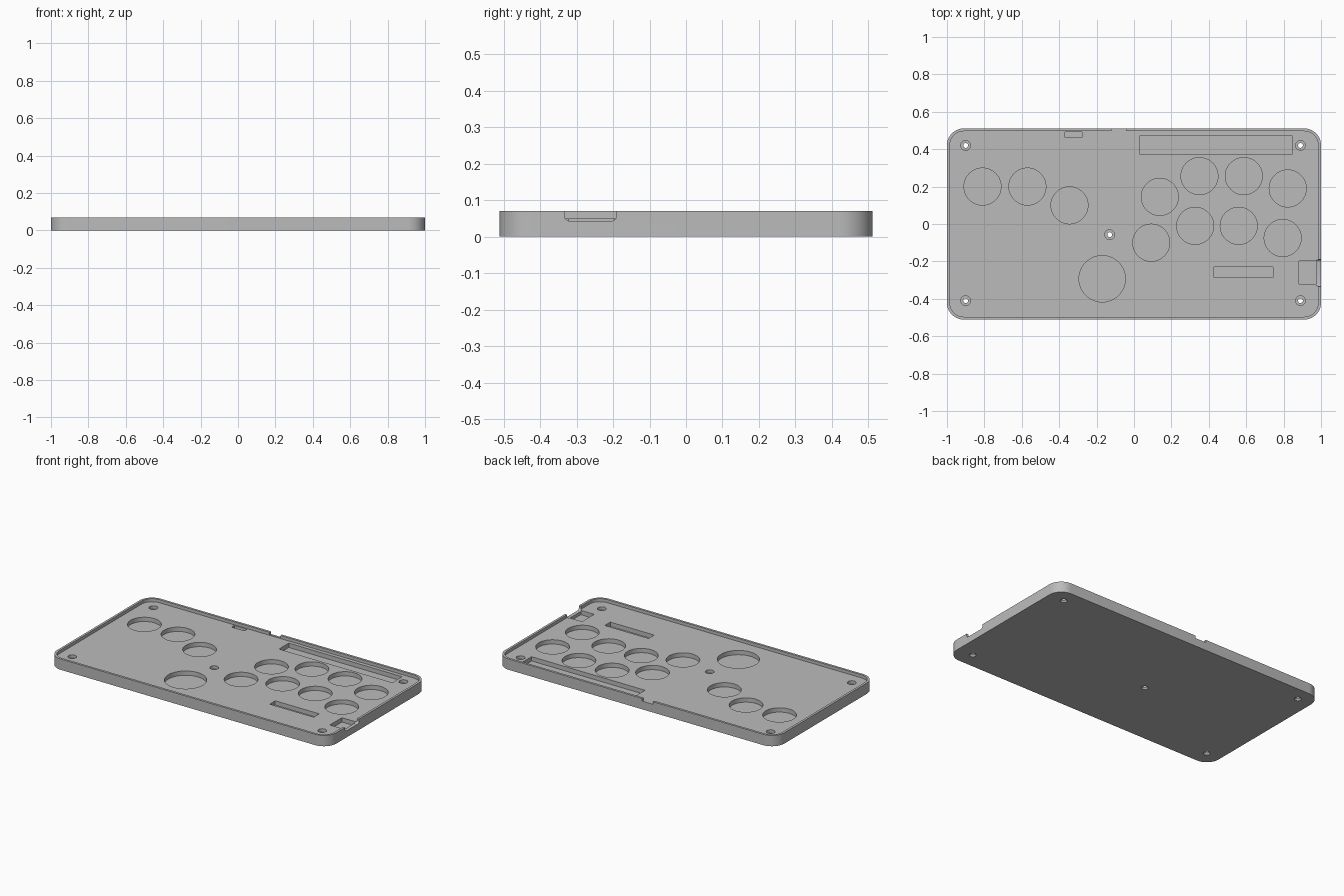
import bpy, bmesh, math
from mathutils import Matrix

cube = bpy.data.objects.get("Cube")
if cube:
    bpy.data.objects.remove(cube)

HALF_X, HALF_Y, HEIGHT = 1.0, 0.511, 0.07
FLOOR, POCKET = 0.05, 0.022
ABOVE = HEIGHT + 0.03

grey = bpy.data.materials.new("case_grey")
grey.use_nodes = True
grey.diffuse_color = (0.5, 0.5, 0.5, 1)
grey.node_tree.nodes["Principled BSDF"].inputs["Base Color"].default_value = grey.diffuse_color

cutters = bpy.data.collections.new("cutters")
bpy.context.scene.collection.children.link(cutters)


def finish(name, bm, collection):
    bmesh.ops.recalc_face_normals(bm, faces=bm.faces)
    mesh = bpy.data.meshes.new(name)
    bm.to_mesh(mesh)
    bm.free()
    mesh.materials.append(grey)
    obj = bpy.data.objects.new(name, mesh)
    collection.objects.link(obj)
    obj.hide_render = collection == cutters
    return obj


def slab(name, hx, hy, radius, z0, z1, collection=cutters, steps=10):
    """Rounded rectangle extruded upwards."""
    bm = bmesh.new()
    ring = []
    for corner, (sx, sy) in enumerate([(1, 1), (-1, 1), (-1, -1), (1, -1)]):
        for i in range(steps + 1):
            a = math.pi / 2 * (corner + i / steps)
            ring.append(bm.verts.new((sx * (hx - radius) + radius * math.cos(a),
                                      sy * (hy - radius) + radius * math.sin(a), z0)))
    base = bm.faces.new(ring)
    top = bmesh.ops.extrude_face_region(bm, geom=[base])["geom"]
    bmesh.ops.translate(bm, vec=(0, 0, z1 - z0),
                        verts=[g for g in top if isinstance(g, bmesh.types.BMVert)])
    return finish(name, bm, collection)


def box(name, x0, x1, y0, y1, z0, z1=ABOVE, round_axis=None):
    bm = bmesh.new()
    bmesh.ops.create_cube(bm, size=1)
    bmesh.ops.transform(bm, verts=bm.verts, matrix=
                        Matrix.Translation(((x0 + x1) / 2, (y0 + y1) / 2, (z0 + z1) / 2))
                        @ Matrix.Diagonal((x1 - x0, y1 - y0, z1 - z0, 1)))
    if round_axis is not None:
        # Round the lower edges that run along the given axis
        edges = [e for e in bm.edges
                 if abs(e.verts[0].co[round_axis] - e.verts[1].co[round_axis]) > 0.01
                 and max(v.co.z for v in e.verts) < (z0 + z1) / 2]
        bmesh.ops.bevel(bm, geom=edges, offset=0.014, segments=5, profile=0.5, affect='EDGES')
    return finish(name, bm, cutters)


def drill(name, x, y, r0, r1, z0, z1, sides=32):
    bm = bmesh.new()
    bmesh.ops.create_cone(bm, cap_ends=True, segments=sides, radius1=r0, radius2=r1,
                          depth=z1 - z0, matrix=Matrix.Translation((x, y, (z0 + z1) / 2)))
    return finish(name, bm, cutters)


# Tray body and shallow interior
tray = slab("case_tray", HALF_X, HALF_Y, 0.09, 0, HEIGHT, bpy.context.scene.collection)
slab("interior", HALF_X - 0.015, HALF_Y - 0.015, 0.075, FLOOR, ABOVE)

# Round button pockets
buttons = [(-0.81, 0.2), (-0.57, 0.2), (-0.345, 0.1), (0.138, 0.145),
           (0.35, 0.256), (0.587, 0.256), (0.822, 0.19), (0.092, -0.1),
           (0.327, -0.01), (0.56, -0.01), (0.795, -0.075)]
for x, y in buttons:
    drill("button_pocket", x, y, 0.099, 0.099, POCKET, ABOVE, 64)
drill("large_button_pocket", -0.17, -0.293, 0.124, 0.124, POCKET, ABOVE, 64)

# Rectangular component pockets
box("long_pocket", 0.033, 0.845, 0.372, 0.472, POCKET)
box("short_pocket", 0.427, 0.742, -0.286, -0.229, POCKET)
box("small_pocket", -0.37, -0.278, 0.463, 0.492, POCKET)
box("port_pocket", 0.882, 0.977, -0.32, -0.197, POCKET)

# Notches through the rim
box("port_notch", 0.976, 1.1, -0.333, -0.19, 0.043, round_axis=0)
box("rear_notch", -0.12, -0.043, 0.48, 0.6, FLOOR + 0.003)

# Stepped screw holes
for x, y in [(-0.9, 0.42), (0.89, 0.42), (-0.9, -0.41), (0.89, -0.41), (-0.13, -0.057)]:
    drill("screw_hole", x, y, 0.013, 0.013, -0.05, ABOVE)
    drill("screw_counterbore", x, y, 0.026, 0.026, 0.03, ABOVE)
    drill("screw_countersink", x, y, 0.024, 0.012, -0.004, 0.012)

# Cut everything out one piece at a time, then drop the cutters
for cutter in cutters.objects:
    mod = tray.modifiers.new(cutter.name, 'BOOLEAN')
    mod.operation, mod.solver, mod.object = 'DIFFERENCE', 'EXACT', cutter
bpy.context.view_layer.update()
result = bpy.data.meshes.new_from_object(
    tray.evaluated_get(bpy.context.evaluated_depsgraph_get()))
tray.modifiers.clear()
tray.data = result
result.name = "case_tray"
for cutter in list(cutters.objects):
    bpy.data.objects.remove(cutter)
bpy.data.collections.remove(cutters)

# Single material, smooth rounded walls with sharp edges
result.materials.clear()
result.materials.append(grey)
for poly in result.polygons:
    poly.material_index = 0
bpy.ops.object.select_all(action='DESELECT')
tray.select_set(True)
bpy.context.view_layer.objects.active = tray
bpy.ops.object.shade_smooth_by_angle(angle=math.radians(30))
